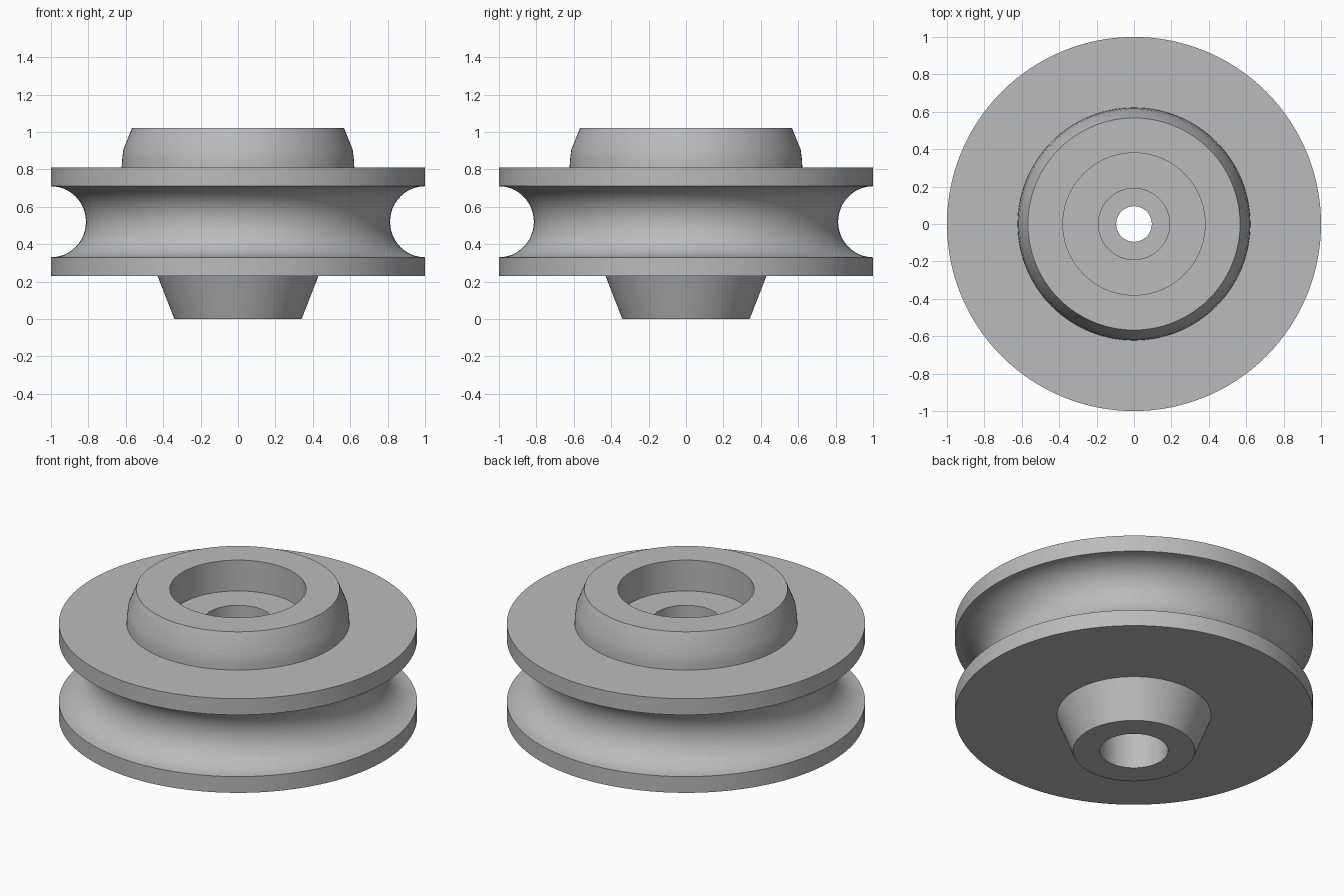
import bpy
import bmesh
from math import sin, cos, pi, radians

cube = bpy.data.objects.get("Cube")
if cube:
    bpy.data.objects.remove(cube, do_unlink=True)

SEGMENTS = 128

# Plain grey metal
grey = bpy.data.materials.new("plain grey")
grey.use_nodes = True
colour = (0.5, 0.5, 0.5, 1)
grey.diffuse_color = colour
grey.node_tree.nodes["Principled BSDF"].inputs["Base Color"].default_value = colour


def lathe(name, profile):
    """Revolve a closed (radius, height) outline around z."""
    bm = bmesh.new()
    verts = [bm.verts.new((r, 0, z)) for r, z in profile]
    edges = [bm.edges.new((a, b)) for a, b in zip(verts, verts[1:] + verts[:1])]
    bmesh.ops.spin(bm, geom=verts + edges, axis=(0, 0, 1), cent=(0, 0, 0),
                   angle=2 * pi, steps=SEGMENTS, use_merge=True)
    bmesh.ops.remove_doubles(bm, verts=bm.verts, dist=1e-5)
    bmesh.ops.recalc_face_normals(bm, faces=bm.faces)
    mesh = bpy.data.meshes.new(name)
    bm.to_mesh(mesh)
    bm.free()
    obj = bpy.data.objects.new(name, mesh)
    bpy.context.collection.objects.link(obj)
    mesh.materials.append(grey)
    bpy.ops.object.select_all(action="DESELECT")
    obj.select_set(True)
    bpy.context.view_layer.objects.active = obj
    bpy.ops.object.shade_smooth_by_angle(angle=radians(25))
    return obj


# Lower boss and lower flange
lower = [(0.19, 0), (0.34, 0), (0.43, 0.23), (1, 0.23)]

# Half-round rope groove between the flange rims
steps = 24
groove = [(1 - 0.187 * sin(pi * i / steps), 0.52 - 0.19 * cos(pi * i / steps))
          for i in range(steps + 1)]

# Upper flange and rounded hub
upper = [(1, 0.81), (0.622, 0.81), (0.62, 0.85), (0.613, 0.905), (0.567, 1.02)]

# Bearing recess, then the bore with a narrow inner collar
bore = [(0.38, 1.02), (0.38, 0.83), (0.19, 0.83), (0.19, 0.57),
        (0.095, 0.57), (0.095, 0.47), (0.19, 0.47)]

lathe("pulley_wheel", lower + groove + upper + bore)
